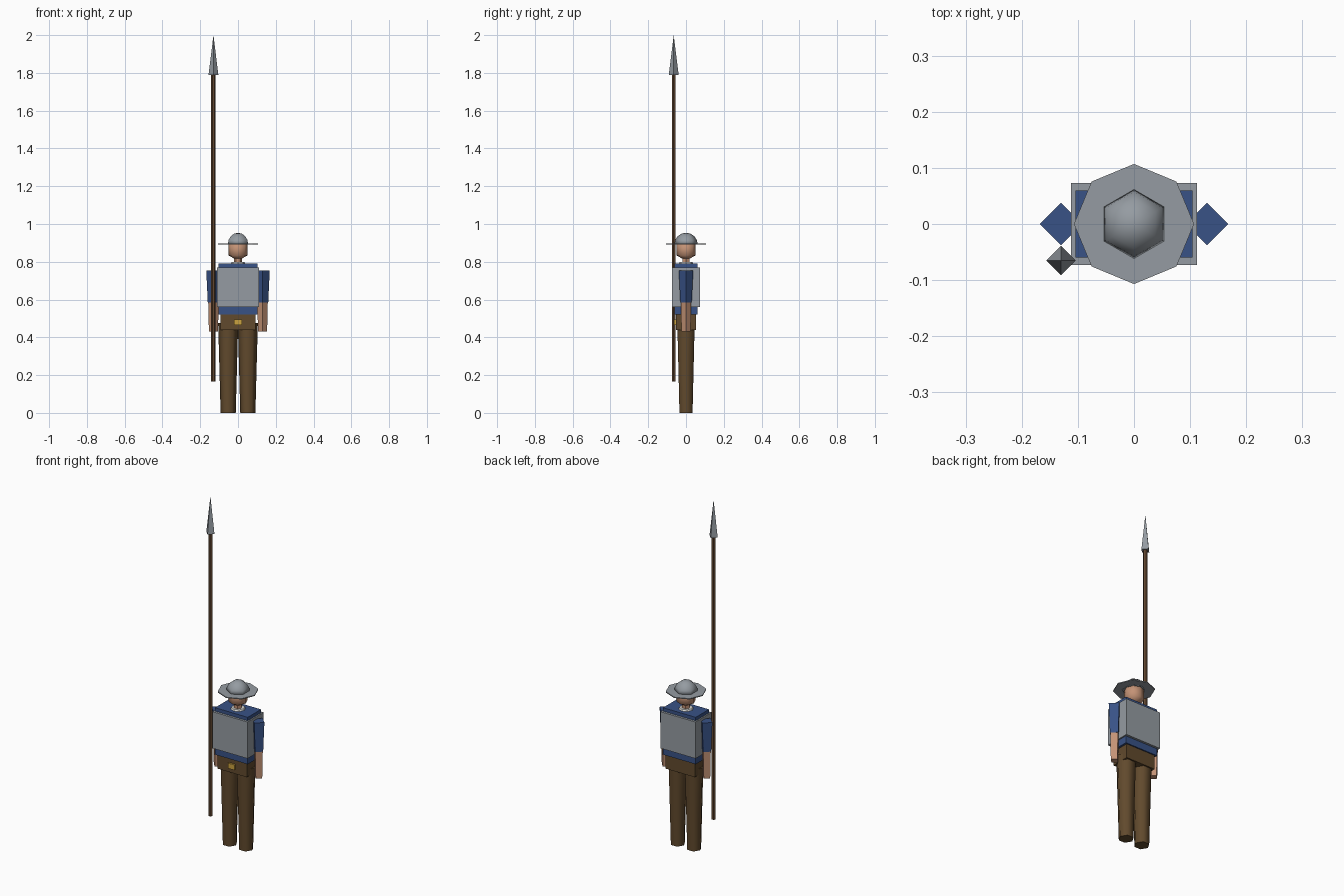
import bpy
import math

if "Cube" in bpy.data.objects:
    bpy.data.objects.remove(bpy.data.objects["Cube"])


def material(name, rgb):
    m = bpy.data.materials.new(name)
    m.use_nodes = True
    m.diffuse_color = (*rgb, 1)
    m.node_tree.nodes["Principled BSDF"].inputs["Base Color"].default_value = (*rgb, 1)
    return m


steel = material("steel_grey", (0.30, 0.33, 0.36))
blue = material("cloth_blue", (0.04, 0.085, 0.24))
brown = material("trouser_brown", (0.12, 0.068, 0.026))
wood = material("shaft_wood", (0.12, 0.062, 0.03))
skin = material("skin", (0.55, 0.29, 0.18))
gold = material("buckle_gold", (0.60, 0.36, 0.05))
linen = material("collar_white", (0.75, 0.75, 0.72))


def finish(name, mat, smooth=False):
    ob = bpy.context.object
    ob.name = name
    ob.data.materials.append(mat)
    if smooth:
        bpy.ops.object.shade_smooth_by_angle(angle=math.radians(70))
    return ob


def box(name, mat, half_x, half_y, z0, z1, y=0):
    bpy.ops.mesh.primitive_cube_add(size=2, location=(0, y, (z0 + z1) / 2))
    ob = finish(name, mat)
    ob.scale = (half_x, half_y, (z1 - z0) / 2)
    return ob


def tube(name, mat, sides, r0, r1, z0, z1, x=0, y=0, turn=0, smooth=False):
    """Tapered prism; turn is the angle that puts a corner on the x axis."""
    bpy.ops.mesh.primitive_cone_add(vertices=sides, radius1=r0, radius2=r1, depth=z1 - z0,
                                    location=(x, y, (z0 + z1) / 2),
                                    rotation=(0, 0, math.radians(turn)))
    return finish(name, mat, smooth)


# Body, armour and belt
box("tunic", blue, 0.104, 0.06, 0.52, 0.79)
box("cuirass", steel, 0.112, 0.073, 0.56, 0.77)
box("hips", brown, 0.093, 0.053, 0.44, 0.52)
box("belt_buckle", gold, 0.021, 0.005, 0.465, 0.495, y=-0.058)

# Limbs, one of each per side
for side, sx in (("left", 1), ("right", -1)):
    tube(side + "_leg", brown, 6, 0.04, 0.053, 0, 0.475, x=0.052 * sx, turn=90, smooth=True)
    tube(side + "_sleeve", blue, 4, 0.030, 0.038, 0.585, 0.755, x=0.13 * sx)
    tube(side + "_forearm", skin, 4, 0.024, 0.028, 0.43, 0.60, x=0.13 * sx)

# Collar, neck and head
tube("collar", linen, 8, 0.045, 0.035, 0.78, 0.798)
tube("neck", skin, 6, 0.022, 0.022, 0.78, 0.835, turn=90)
bpy.ops.mesh.primitive_uv_sphere_add(segments=8, ring_count=2, radius=0.058,
                                     location=(0, 0, 0.863))
finish("head", skin, True)

# Hat: flat brim and a rounded crown
tube("hat_brim", steel, 8, 0.107, 0.107, 0.891, 0.896)
bpy.ops.mesh.primitive_uv_sphere_add(segments=6, ring_count=8, radius=0.0625,
                                     location=(0, 0, 0.891))
crown = finish("hat_crown", steel, True)
for v in crown.data.vertices:
    v.co.z = max(v.co.z, 0)

# Spear held at the right side
tube("spear_shaft", wood, 6, 0.012, 0.012, 0.165, 1.80, x=-0.13, y=-0.065, turn=90)
tube("spear_head", steel, 4, 0.026, 0, 1.79, 2.0, x=-0.13, y=-0.065)
